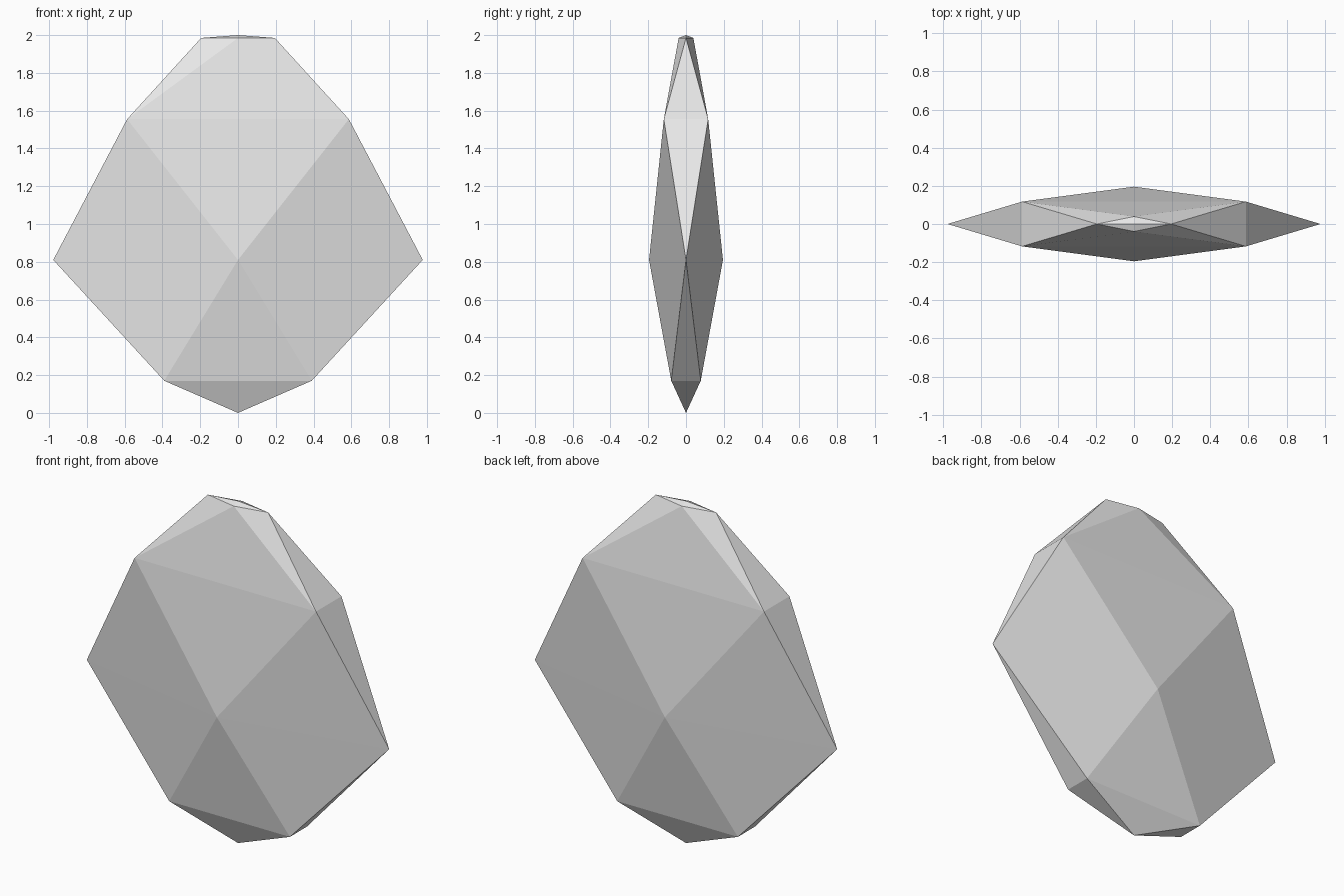
import bpy
import bmesh
from math import cos, sin, pi

cube = bpy.data.objects.get("Cube")
if cube:
    bpy.data.objects.remove(cube, do_unlink=True)

# Plain grey stone
stone = bpy.data.materials.new("light grey stone")
stone.use_nodes = True
colour = (0.8, 0.8, 0.8, 1)
stone.diffuse_color = colour
stone.node_tree.nodes["Principled BSDF"].inputs["Base Color"].default_value = colour

FLATTEN = 0.2  # depth compared with width

bm = bmesh.new()


def ring(radius, z, turn):
    """Four corners of a flattened square, turned by an angle."""
    return [bm.verts.new((radius * cos(turn + i * pi / 2),
                          FLATTEN * radius * sin(turn + i * pi / 2), z))
            for i in range(4)]


# Alternating rings between two pointed ends
foot = bm.verts.new((0, 0, 0))
tip = bm.verts.new((0, 0, 2))
low = ring(0.552, 0.17, pi / 4)
girdle = ring(0.978, 0.81, 0)
shoulder = ring(0.83, 1.555, pi / 4)
crown = ring(0.195, 1.985, 0)


def band(straight, turned):
    """Triangle facets between a straight ring and a turned one."""
    for i in range(4):
        j = (i + 1) % 4
        bm.faces.new((straight[i], straight[j], turned[i]))
        bm.faces.new((turned[i], straight[j], turned[j]))


def fan(point, corners):
    for i in range(4):
        bm.faces.new((point, corners[i], corners[(i + 1) % 4]))


fan(foot, low)
band(girdle, low)
band(girdle, shoulder)
band(crown, shoulder)
fan(tip, crown)
bmesh.ops.recalc_face_normals(bm, faces=bm.faces)

mesh = bpy.data.meshes.new("faceted_stone")
bm.to_mesh(mesh)
bm.free()
mesh.materials.append(stone)
gem = bpy.data.objects.new("faceted_stone", mesh)
bpy.context.collection.objects.link(gem)
